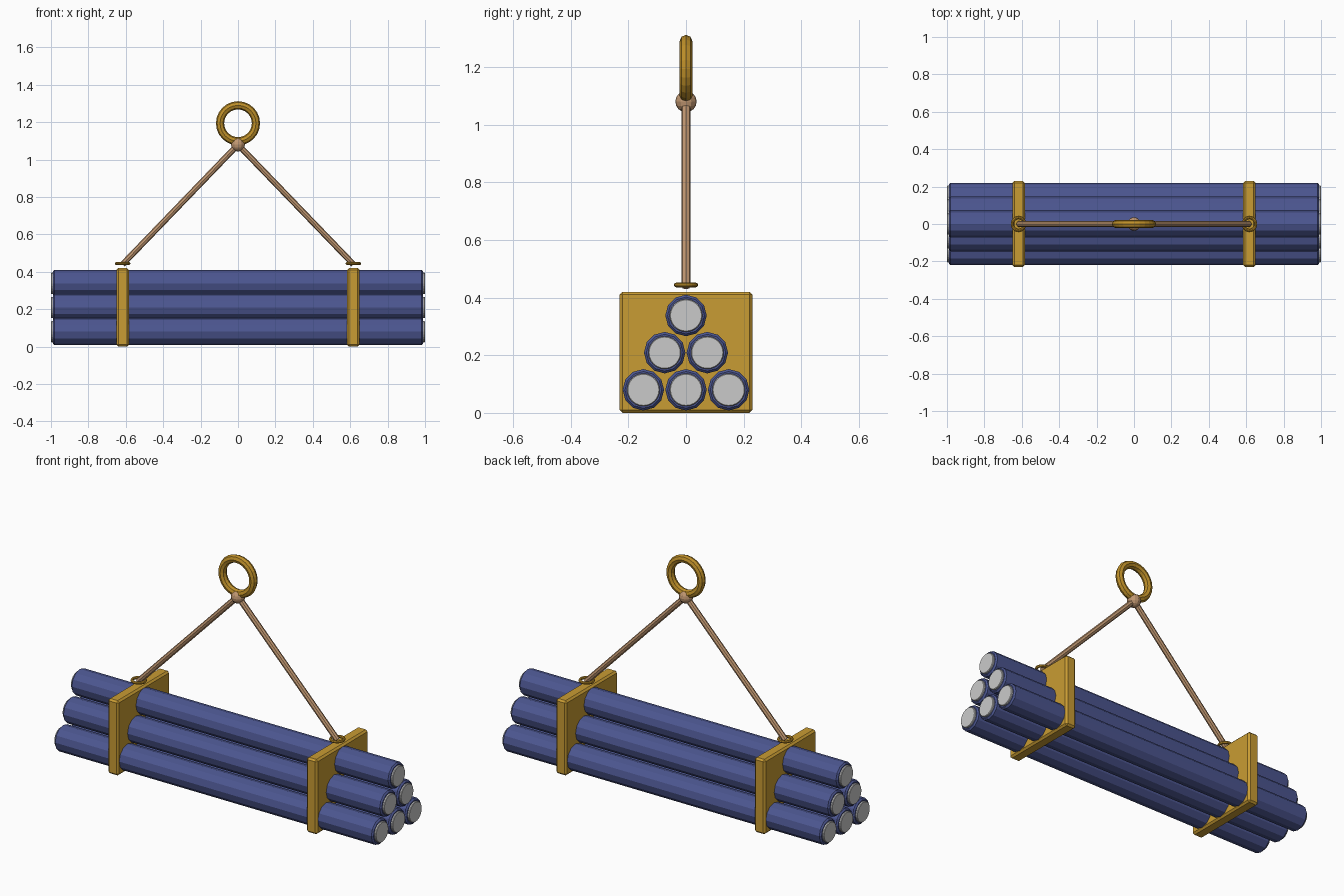
import bpy
from math import pi
from mathutils import Vector

if "Cube" in bpy.data.objects:
    bpy.data.objects.remove(bpy.data.objects["Cube"], do_unlink=True)


def make_material(name, rgb):
    mat = bpy.data.materials.new(name)
    mat.use_nodes = True
    colour = (*rgb, 1)
    mat.diffuse_color = colour
    mat.node_tree.nodes["Principled BSDF"].inputs["Base Color"].default_value = colour
    return mat


BLUE = make_material("blue tube", (0.072, 0.093, 0.28))
GOLD = make_material("gold strap", (0.584, 0.332, 0.033))
DARK_GOLD = make_material("deep gold ring", (0.515, 0.275, 0.022))
ROPE = make_material("tan rope", (0.53, 0.31, 0.165))
GREY = make_material("pale grey cap", (0.59, 0.59, 0.59))


def finish(name, mat, bevel=0):
    obj = bpy.context.object
    obj.name = name
    obj.data.materials.append(mat)
    if bevel:
        mod = obj.modifiers.new("edge bevel", 'BEVEL')
        mod.width = bevel
        mod.segments = 1
        mod.limit_method = 'ANGLE'
        mod.angle_limit = pi / 4
    return obj


def rod(name, start, end, radius, sides, mat, bevel=0):
    start, end = Vector(start), Vector(end)
    axis = end - start
    bpy.ops.mesh.primitive_cylinder_add(
        vertices=sides, radius=radius, depth=axis.length,
        location=(start + end) / 2,
        rotation=axis.to_track_quat('Z', 'Y').to_euler())
    return finish(name, mat, bevel)


def torus(name, location, rotation, major, minor, mat):
    bpy.ops.mesh.primitive_torus_add(
        major_segments=24, minor_segments=8, major_radius=major,
        minor_radius=minor, location=location, rotation=rotation)
    return finish(name, mat)


# Stacked tubes in a pyramid, each with a cap at both ends
RADIUS = 0.072
for row, count in enumerate((3, 2, 1)):
    z = 0.08 + row * 0.129
    for i in range(count):
        y = (i - (count - 1) / 2) * 0.148
        label = f"{row + 1}_{i + 1}"
        rod("tube_" + label, (-0.99, y, z), (0.99, y, z), RADIUS, 12, BLUE, 0.008)
        for side, s in (("left", 1), ("right", -1)):
            rod(f"{side}_cap_{label}", (s * 0.97, y, z), (s, y, z),
                0.057, 24, GREY, 0.003)

# Straps, eyelets and ropes on both sides
KNOT = (0, 0, 1.08)
for side, s in (("left", 1), ("right", -1)):
    x = s * 0.617
    bpy.ops.mesh.primitive_cube_add(size=1, location=(x, 0, 0.21))
    bpy.context.object.scale = (0.066, 0.46, 0.42)
    bpy.ops.object.transform_apply(location=False, rotation=False, scale=True)
    finish(side + "_strap", GOLD, 0.01)
    torus(side + "_eyelet", (x, 0, 0.444), (0, 0, 0), 0.034, 0.008, DARK_GOLD)
    rod(side + "_rope", (x, 0, 0.44), KNOT, 0.016, 8, ROPE)

# Knot and lifting ring
bpy.ops.mesh.primitive_uv_sphere_add(segments=12, ring_count=8, radius=0.037, location=KNOT)
finish("knot", ROPE)
torus("lifting_ring", (0, 0, 1.194), (pi / 2, 0, 0), 0.096, 0.022, DARK_GOLD)
